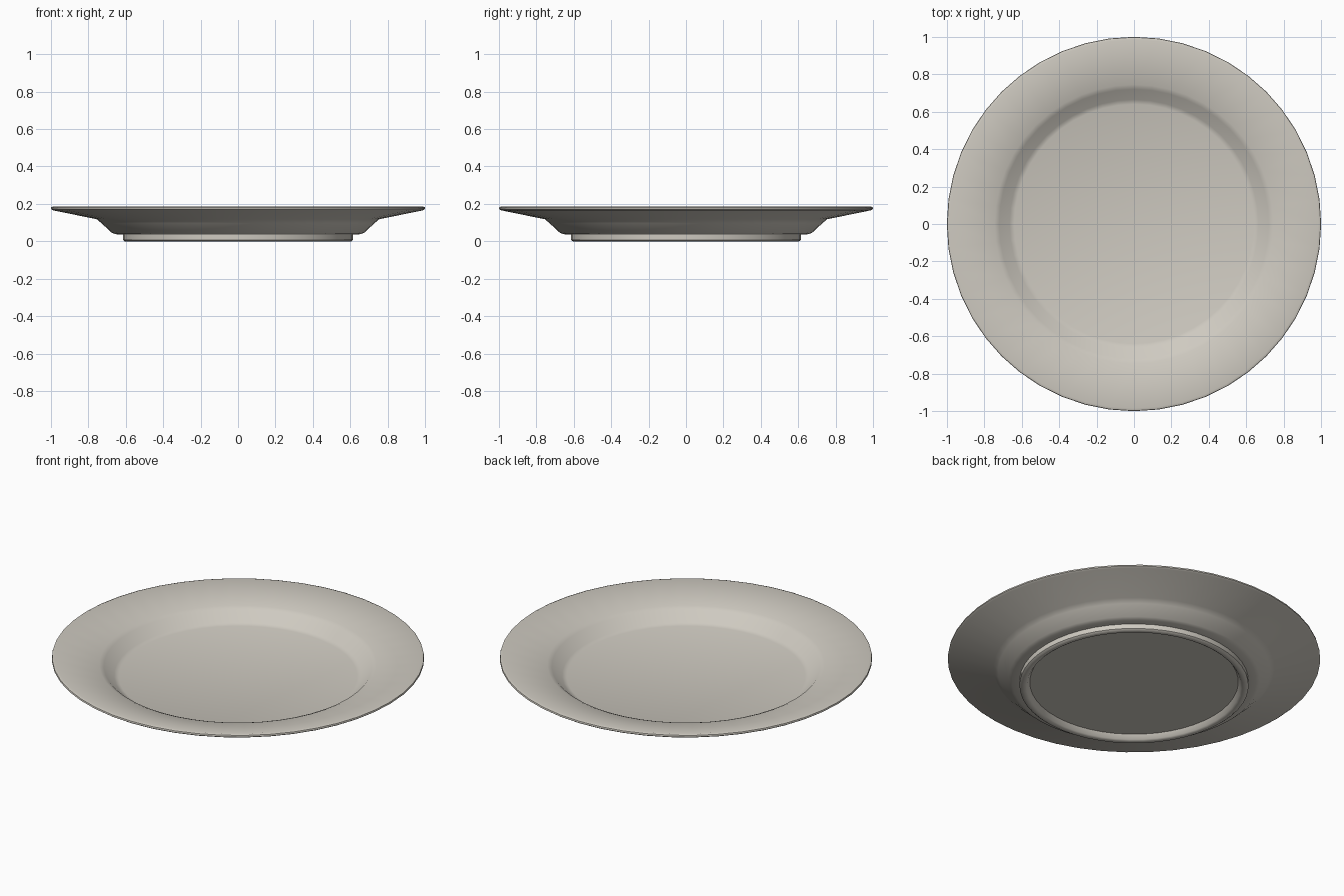
import bpy, bmesh, math

if "Cube" in bpy.data.objects:
    bpy.data.objects.remove(bpy.data.objects["Cube"])

SEGMENTS = 48

# Single glazed ceramic colour
ceramic = bpy.data.materials.new("warm_grey_ceramic")
ceramic.diffuse_color = (0.62, 0.59, 0.53, 1)
ceramic.use_nodes = True
ceramic.node_tree.nodes["Principled BSDF"].inputs["Base Color"].default_value = ceramic.diffuse_color


def lathe(name, profile, mat):
    """Spin an (r, z) profile about z; points with r = 0 become poles."""
    bm = bmesh.new()
    rings = []
    for r, z in profile:
        n = 1 if r == 0 else SEGMENTS
        rings.append([bm.verts.new((r * math.cos(math.tau * i / SEGMENTS),
                                    r * math.sin(math.tau * i / SEGMENTS), z))
                      for i in range(n)])
    for a, b in zip(rings, rings[1:]):
        for i in range(SEGMENTS):
            j = (i + 1) % SEGMENTS
            if len(a) == 1:
                bm.faces.new((a[0], b[j], b[i]))
            elif len(b) == 1:
                bm.faces.new((a[i], a[j], b[0]))
            else:
                bm.faces.new((a[i], a[j], b[j], b[i]))
    bmesh.ops.recalc_face_normals(bm, faces=bm.faces)
    mesh = bpy.data.meshes.new(name)
    bm.to_mesh(mesh)
    bm.free()
    mesh.materials.append(mat)
    obj = bpy.data.objects.new(name, mesh)
    bpy.context.collection.objects.link(obj)
    return obj


# Closed section: underside, foot ring, well wall, rim, then the eating surface
profile = [
    (0, 0.03), (0.56, 0.03),                                   # recessed base
    (0.575, 0.006), (0.585, 0), (0.605, 0), (0.615, 0.008),    # foot ring
    (0.615, 0.036), (0.655, 0.038), (0.675, 0.046),            # underside of well
    (0.73, 0.097), (0.755, 0.118),                             # outer well wall
    (0.99, 0.166), (1.0, 0.173), (0.998, 0.182), (0.985, 0.187),  # rim lip
    (0.745, 0.139), (0.72, 0.128),                             # top of rim slope
    (0.665, 0.075), (0.64, 0.067), (0, 0.065),                 # well and floor
]
plate = lathe("plate", profile, ceramic)

# Smooth shading, keeping the crisp edges
bpy.context.view_layer.objects.active = plate
plate.select_set(True)
bpy.ops.object.shade_smooth_by_angle(angle=math.radians(40))
